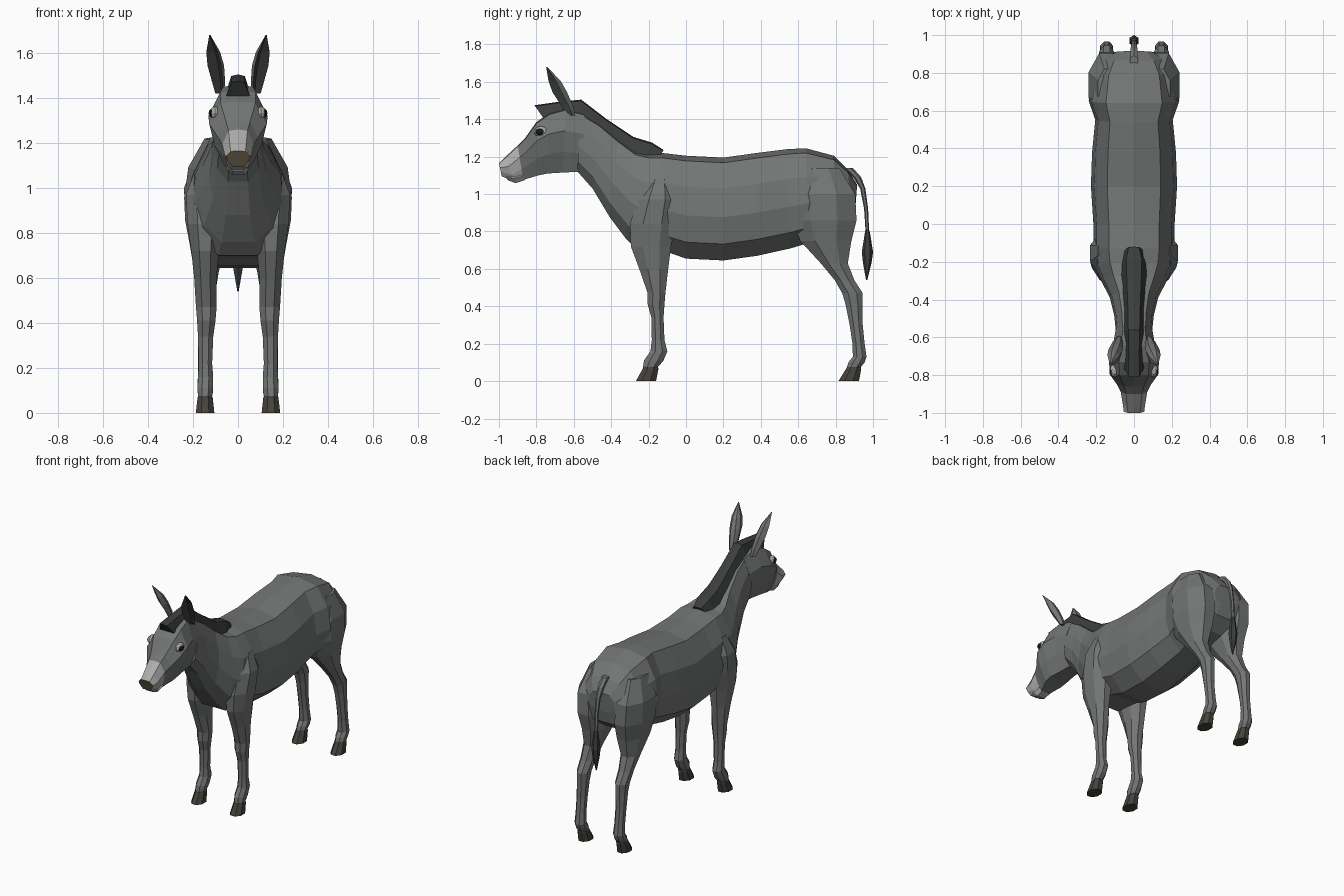
import bpy, bmesh, math
from mathutils import Vector


def mat(name, r, g, b):
    m = bpy.data.materials.new(name)
    m.diffuse_color = (r, g, b, 1)
    return m


COAT = mat("coat", 0.17, 0.18, 0.175)
DARK = mat("dark_hair", 0.045, 0.047, 0.047)
PALE = mat("pale_muzzle", 0.42, 0.42, 0.41)
NOSE = mat("nose_skin", 0.09, 0.07, 0.04)
HOOF = mat("hoof_horn", 0.06, 0.055, 0.045)
EYE = mat("eye_black", 0.01, 0.01, 0.01)


def loft(name, rings, mats, pick=lambda i, j: 0, mirror=False, end_mat=0):
    """Skin a list of equal-length point rings, capping both ends."""
    bm = bmesh.new()
    vs = [[bm.verts.new(p) for p in r] for r in rings]
    n = len(rings[0])
    for i in range(len(vs) - 1):
        for j in range(n):
            k = (j + 1) % n
            f = bm.faces.new((vs[i][j], vs[i][k], vs[i + 1][k], vs[i + 1][j]))
            f.material_index = pick(i, j)
    bm.faces.new(vs[0])
    bm.faces.new(vs[-1]).material_index = end_mat
    bmesh.ops.recalc_face_normals(bm, faces=bm.faces)
    me = bpy.data.meshes.new(name)
    bm.to_mesh(me)
    bm.free()
    ob = bpy.data.objects.new(name, me)
    bpy.context.collection.objects.link(ob)
    for m in mats:
        me.materials.append(m)
    if mirror:
        ob.modifiers.new("mirror", 'MIRROR')
    return ob


def slices(rows, section):
    """Rows: top y, top z, bottom y, bottom z, half width. Section: half outline."""
    full = section + [(-x, t) for x, t in reversed(section) if x > 0]
    return [[(x * w, ty + (by - ty) * t, tz + (bz - tz) * t) for x, t in full]
            for ty, tz, by, bz, w in rows]


def boxes(rows, sides=8):
    """Rows: z, y front, y back, x inner, x outer. Horizontal rounded rings."""
    out = []
    for z, y0, y1, x0, x1 in rows:
        ring = []
        for k in range(sides):
            a = 2 * math.pi * (k + 0.5) / sides
            ring.append(((x0 + x1) / 2 + (x1 - x0) / 2 * math.cos(a) * 1.08,
                         (y0 + y1) / 2 + (y1 - y0) / 2 * math.sin(a) * 1.08, z))
        out.append(ring)
    return out


# Torso and neck
torso = [(.915, 1.05, .905, .92, .10), (.865, 1.13, .89, .84, .17), (.79, 1.205, .80, .77, .215),
         (.64, 1.245, .66, .74, .24), (.54, 1.24, .56, .71, .205), (.38, 1.22, .38, .67, .222),
         (.20, 1.195, .20, .645, .228), (0, 1.205, 0, .655, .215), (-.13, 1.22, -.10, .69, .215),
         (-.20, 1.22, -.26, .70, .205), (-.27, 1.235, -.32, .76, .175),
         (-.36, 1.30, -.41, .88, .128), (-.46, 1.38, -.50, 1.03, .105),
         (-.57, 1.445, -.58, 1.12, .095)]
loft("torso_and_neck", slices(torso, [(0, 0), (.62, .05), (.92, .3), (1, .58), (.87, .84), (.42, 1)]),
     [COAT])

# Head with pale muzzle and dark nose tip
head = [(-.54, 1.43, -.56, 1.12, .095), (-.64, 1.46, -.66, 1.115, .112), (-.73, 1.435, -.74, 1.11, .132),
        (-.80, 1.385, -.79, 1.10, .128), (-.86, 1.30, -.84, 1.085, .088), (-.90, 1.26, -.87, 1.075, .07),
        (-.97, 1.195, -.91, 1.06, .06), (-1.0, 1.165, -.985, 1.095, .054)]
loft("head", slices(head, [(0, 0), (.6, .03), (1, .35), (.82, .68), (.48, 1)]),
     [COAT, PALE, NOSE], lambda i, j: 1 if i >= 5 else 0, end_mat=2)

# Chin lip below the nose
chin = [(-.88, 1.11, -.86, 1.075, .05), (-.93, 1.10, -.91, 1.058, .048), (-.965, 1.10, -.955, 1.075, .035)]
loft("lower_lip", slices(chin, [(.7, 0), (1, .4), (.6, 1)]), [PALE])

# Upright mane with overhanging forelock
mane = [(-.12, 1.235, -.14, 1.205, .05), (-.18, 1.275, -.23, 1.18, .075), (-.28, 1.305, -.33, 1.23, .07),
        (-.43, 1.405, -.47, 1.34, .06), (-.56, 1.505, -.57, 1.42, .055), (-.67, 1.495, -.67, 1.42, .05),
        (-.81, 1.475, -.765, 1.41, .052)]
loft("mane", slices(mane, [(0, 0), (.55, .08), (1, 1)]), [DARK])

# Front legs
front = [(1.08, -.20, -.08, .08, .19), (.97, -.26, -.05, .07, .232), (.84, -.30, -.06, .07, .225),
         (.72, -.295, -.08, .085, .208), (.60, -.25, -.095, .095, .195), (.47, -.205, -.11, .095, .187),
         (.41, -.205, -.115, .10, .182), (.34, -.185, -.12, .11, .178), (.22, -.183, -.115, .115, .175),
         (.16, -.19, -.10, .11, .178), (.11, -.225, -.12, .11, .18), (.075, -.23, -.15, .115, .178),
         (.065, -.232, -.147, .112, .18), (0, -.268, -.16, .105, .188)]
loft("front_legs", boxes(front), [COAT, HOOF], lambda i, j: int(i >= 11), True, 1)

# Hind legs with thighs
hind = [(1.14, .62, .82, .08, .19), (1.0, .565, .905, .05, .24), (.86, .565, .912, .04, .236),
        (.75, .61, .885, .05, .215), (.63, .72, .865, .085, .195), (.54, .795, .90, .10, .187),
        (.47, .835, .945, .105, .185), (.41, .853, .945, .11, .18), (.30, .875, .945, .115, .178),
        (.20, .89, .955, .115, .177), (.13, .892, .965, .11, .18), (.10, .868, .955, .11, .18),
        (.075, .86, .935, .115, .178), (.065, .855, .937, .112, .18), (0, .815, .925, .105, .188)]
loft("hind_legs", boxes(hind), [COAT, HOOF], lambda i, j: int(i >= 12), True, 1)

# Tail and tuft
tail = [(1.14, .84, .89, .022), (1.09, .895, .935, .02), (1.03, .932, .958, .015), (.92, .953, .973, .012),
        (.81, .96, .978, .012), (.79, .957, .983, .016), (.69, .942, .998, .026),
        (.63, .948, .99, .02), (.54, .963, .969, .003)]
loft("tail", boxes([(z, a, b, -w, w) for z, a, b, w in tail], 6), [COAT, DARK], lambda i, j: int(i >= 4))

# Ears, hollow at the front
ears = []
for x, y, z, a in [(.08, -.61, 1.42, .022), (.083, -.632, 1.47, .034), (.095, -.672, 1.545, .043),
                   (.107, -.70, 1.605, .036), (.125, -.745, 1.68, .003)]:
    ring = []
    for u, v in [(1, -.5), (.75, .5), (0, .85), (-.75, .5), (-1, -.5), (0, .35)]:
        c, s = math.cos(.6), math.sin(.6)
        ring.append((x + a * .85 * (u * c - v * s), y + a * (u * s + v * c), z))
    ears.append(ring)
loft("ears", ears, [COAT, DARK], lambda i, j: int(j >= 4), True)


# Eyes: pale lids and dark eyeballs
def eye_part(name, centre, size, m):
    bm = bmesh.new()
    bmesh.ops.create_uvsphere(bm, u_segments=10, v_segments=6, radius=1)
    for v in bm.verts:
        v.co = Vector(centre) + Vector((v.co.x * size[0], v.co.y * size[1], v.co.z * size[2]))
    me = bpy.data.meshes.new(name)
    bm.to_mesh(me)
    bm.free()
    me.materials.append(m)
    ob = bpy.data.objects.new(name, me)
    bpy.context.collection.objects.link(ob)
    ob.modifiers.new("mirror", 'MIRROR')


eye_part("eyelids", (.103, -.775, 1.333), (.024, .038, .03), PALE)
eye_part("eyeballs", (.110, -.78, 1.333), (.022, .028, .021), EYE)
